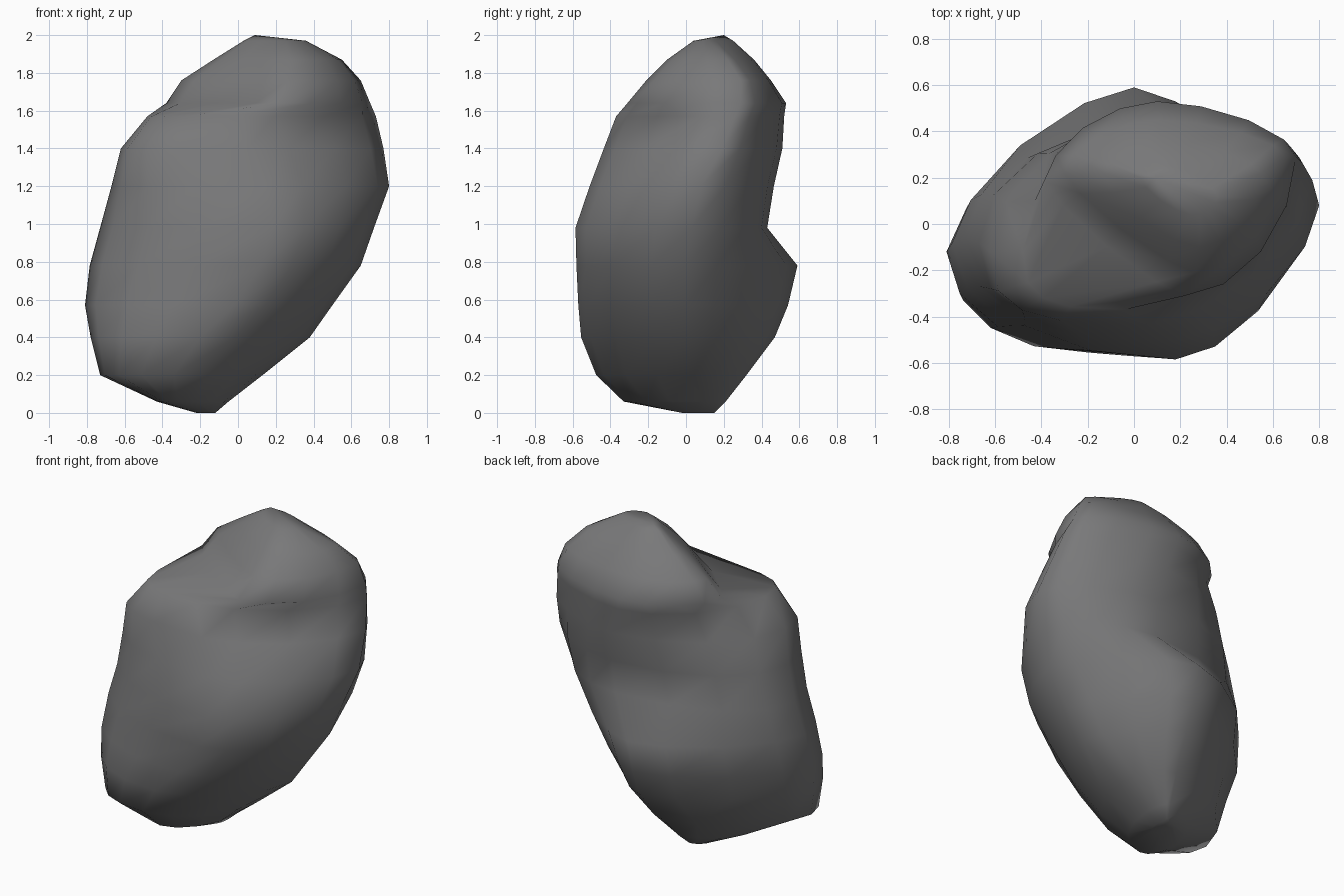
import bpy, bmesh, math

# Horizontal sections of the rock, bottom to top:
# z, left (x, y), front (x, y), right (x, y), back (x, y)
SECTIONS = [
    (0.00, -0.22, 0.08, -0.15, -0.02, -0.12, 0.08, -0.13, 0.15),
    (0.06, -0.43, -0.12, -0.32, -0.33, -0.05, 0.06, -0.10, 0.21),
    (0.20, -0.73, -0.22, -0.34, -0.475, 0.13, 0.03, -0.05, 0.32),
    (0.40, -0.78, -0.18, -0.20, -0.555, 0.38, 0.00, 0.00, 0.47),
    (0.57, -0.81, -0.12, -0.02, -0.57, 0.50, 0.00, 0.00, 0.54),
    (0.78, -0.785, -0.08, 0.12, -0.58, 0.65, 0.00, 0.00, 0.59),
    (0.98, -0.73, -0.06, 0.18, -0.585, 0.72, 0.03, 0.20, 0.43),
    (1.20, -0.67, -0.08, 0.15, -0.51, 0.80, 0.08, 0.20, 0.465),
    (1.40, -0.62, -0.12, 0.05, -0.435, 0.77, 0.19, 0.18, 0.51),
    (1.57, -0.48, -0.12, -0.04, -0.37, 0.73, 0.26, 0.12, 0.52),
    (1.64, -0.38, 0.18, 0.22, -0.31, 0.70, 0.29, 0.10, 0.53),
    (1.76, -0.30, 0.22, 0.26, -0.21, 0.65, 0.29, 0.10, 0.45),
    (1.87, -0.13, 0.22, 0.28, -0.10, 0.55, 0.22, 0.12, 0.36),
    (1.97, 0.03, 0.20, 0.25, 0.04, 0.36, 0.12, 0.15, 0.25),
]
# Corner fullness up to a height: left-front, front-right, right-back, back-left
# (below 1 is boxy, 1 is round, 2 is a straight cut)
FULLNESS = [
    (0.30, 0.85, 1.05, 1.0, 1.2),     # foot
    (0.90, 0.95, 1.2, 1.35, 1.35),    # bulge low on the back
    (1.10, 0.95, 1.2, 1.0, 1.0),      # waist
    (1.30, 0.80, 1.25, 1.15, 1.0),
    (1.60, 0.65, 1.25, 1.25, 1.12),   # boxy shoulder
    (1.80, 1.65, 1.1, 1.2, 1.15),     # head, cut away beside the shoulder
    (9.00, 1.4, 1.1, 1.35, 1.3),
]
STEPS = 4


def quarter(p, q, power, from_x):
    """Rounded quarter from p to q; from_x means p is a side extreme."""
    pts = []
    for i in range(STEPS):
        a = i / STEPS * math.pi / 2
        c, s = math.cos(a) ** power, math.sin(a) ** power
        if from_x:
            pts.append((q[0] + (p[0] - q[0]) * c, p[1] + (q[1] - p[1]) * s))
        else:
            pts.append((p[0] + (q[0] - p[0]) * s, q[1] + (p[1] - q[1]) * c))
    return pts


def outline(z, row):
    ends = [row[i:i + 2] for i in range(0, 8, 2)]
    powers = next(f[1:] for f in FULLNESS if z < f[0])
    pts = []
    for i in range(4):
        pts += quarter(ends[i], ends[(i + 1) % 4], powers[i], i % 2 == 0)
    return pts


# Loft the sections into one boulder
bm = bmesh.new()
rings = [[bm.verts.new((x, y, s[0])) for x, y in outline(s[0], s[1:])]
         for s in SECTIONS]
n = 4 * STEPS
for low, high in zip(rings, rings[1:]):
    for i in range(n):
        j = (i + 1) % n
        bm.faces.new((low[i], low[j], high[j], high[i]))
bm.faces.new(rings[0][::-1])

# Close the crown with a low peak
peak = bm.verts.new((0.09, 0.20, 2.0))
for i in range(n):
    bm.faces.new((rings[-1][i], rings[-1][(i + 1) % n], peak))

bmesh.ops.recalc_face_normals(bm, faces=bm.faces)
for f in bm.faces:
    f.smooth = True
mesh = bpy.data.meshes.new("boulder")
bm.to_mesh(mesh)
bm.free()

stone = bpy.data.materials.new("stone_grey")
stone.diffuse_color = (0.19, 0.19, 0.193, 1)
mesh.materials.append(stone)
boulder = bpy.data.objects.new("boulder", mesh)
bpy.context.collection.objects.link(boulder)
